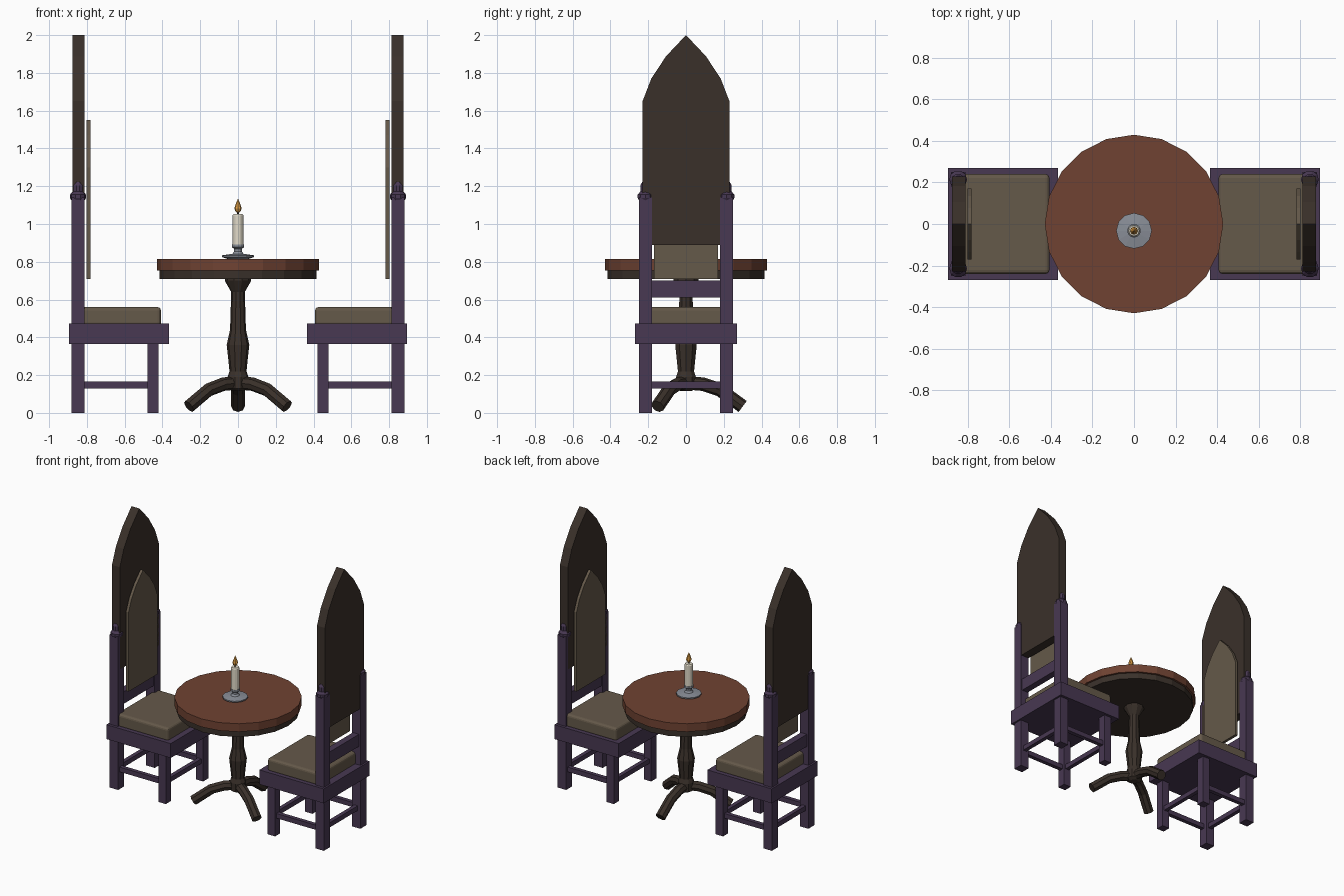
import bpy, bmesh, math
from mathutils import Vector

if "Cube" in bpy.data.objects:
    bpy.data.objects.remove(bpy.data.objects["Cube"])


def mat(name, r, g, b):
    m = bpy.data.materials.new(name)
    m.diffuse_color = (r, g, b, 1)
    m.use_nodes = True
    m.node_tree.nodes["Principled BSDF"].inputs["Base Color"].default_value = m.diffuse_color
    return m


PURPLE = mat("purple wood", 0.065, 0.04, 0.085)
DARK = mat("dark wood", 0.042, 0.03, 0.023)
BROWN = mat("table wood", 0.16, 0.055, 0.032)
CLOTH = mat("cushion cloth", 0.13, 0.10, 0.068)
METAL = mat("grey metal", 0.25, 0.27, 0.31)
WAX = mat("wax", 0.75, 0.70, 0.58)
FLAME = mat("flame", 0.75, 0.35, 0.06)


def finish(name, bm, material):
    bmesh.ops.recalc_face_normals(bm, faces=bm.faces)
    me = bpy.data.meshes.new(name)
    bm.to_mesh(me)
    bm.free()
    me.materials.append(material)
    ob = bpy.data.objects.new(name, me)
    bpy.context.collection.objects.link(ob)
    return ob


def box(name, material, x, y, z, bevel=0):
    bm = bmesh.new()
    bmesh.ops.create_cube(bm, size=1)
    for v in bm.verts:
        v.co = Vector([(a + b) / 2 + c * abs(b - a) for (a, b), c in zip((x, y, z), v.co)])
    ob = finish(name, bm, material)
    if bevel:
        m = ob.modifiers.new("Bevel", "BEVEL")
        m.width = bevel
        m.segments = 3
    return ob


def loft(name, material, rings):
    """Skin a list of equal-sized rings and cap both ends."""
    bm = bmesh.new()
    vs = [[bm.verts.new(p) for p in ring] for ring in rings]
    n = len(vs[0])
    for a, b in zip(vs, vs[1:]):
        for i in range(n):
            j = (i + 1) % n
            bm.faces.new((a[i], a[j], b[j], b[i]))
    bm.faces.new(vs[0])
    bm.faces.new(vs[-1])
    bmesh.ops.remove_doubles(bm, verts=bm.verts, dist=1e-5)
    return finish(name, bm, material)


def lathe(name, material, profile, sides, cx=0, cy=0):
    t = [2 * math.pi * i / sides for i in range(sides)]
    return loft(name, material,
                [[(cx + r * math.cos(a), cy + r * math.sin(a), z) for a in t] for r, z in profile])


def arch(name, material, x0, x1, half, bottom, shoulder, top):
    h = top - shoulder
    side = [(half, bottom), (half, shoulder), (half * 0.8, shoulder + h * 0.34),
            (half * 0.46, shoulder + h * 0.68)]
    outline = side + [(0, top)] + [(-y, z) for y, z in reversed(side)]
    return loft(name, material, [[(x, y, z) for y, z in outline] for x in (x0, x1)])


# Two chairs facing each other
for s, side in ((-1, "left"), (1, "right")):
    def X(a, b):
        return tuple(sorted((s * a, s * b)))

    box(side + "_seat_frame", PURPLE, X(0.365, 0.895), (-0.27, 0.27), (0.365, 0.472))
    box(side + "_seat_cushion", CLOTH, X(0.408, 0.84), (-0.24, 0.24), (0.46, 0.56), 0.018)
    arch(side + "_back_panel", DARK, s * 0.812, s * 0.877, 0.23, 0.89, 1.65, 2.0)
    arch(side + "_back_padding", CLOTH, s * 0.782, s * 0.803, 0.17, 0.71, 1.30, 1.55)
    box(side + "_back_rail", PURPLE, X(0.82, 0.87), (-0.2, 0.2), (0.61, 0.70))
    # Stretchers
    box(side + "_rear_stretcher", PURPLE, X(0.83, 0.86), (-0.2, 0.2), (0.13, 0.165))
    box(side + "_front_stretcher", PURPLE, X(0.435, 0.465), (-0.2, 0.2), (0.13, 0.165))
    for t, end in ((-1, "near"), (1, "far")):
        def Y(a, b):
            return tuple(sorted((t * a, t * b)))
        tag = f"{side}_{end}_"
        box(tag + "back_post", PURPLE, X(0.812, 0.882), Y(0.18, 0.25), (0, 1.14))
        box(tag + "front_leg", PURPLE, X(0.42, 0.48), Y(0.19, 0.25), (0, 0.37))
        box(tag + "side_stretcher", PURPLE, X(0.46, 0.83), Y(0.205, 0.235), (0.13, 0.165))
        lathe(tag + "finial", PURPLE,
              [(0.032, 1.12), (0.043, 1.138), (0.043, 1.155), (0.028, 1.172),
               (0.028, 1.205), (0.018, 1.222), (0, 1.23)], 10, s * 0.847, t * 0.215)

# Table top and apron
lathe("table_top", BROWN, [(0.43, 0.755), (0.43, 0.815)], 20)
lathe("table_apron", DARK, [(0.415, 0.71), (0.415, 0.756)], 20)
# Turned pedestal
lathe("pedestal", DARK,
      [(0.03, 0.115), (0.055, 0.13), (0.055, 0.19), (0.045, 0.22), (0.05, 0.27), (0.06, 0.36),
       (0.042, 0.44), (0.036, 0.64), (0.07, 0.70), (0.07, 0.715)], 10)

# Three curved feet, swept along a bent path
path = [Vector(p) for p in ((0.02, 0.158), (0.09, 0.152), (0.18, 0.122), (0.30, 0.034))]
for k in range(3):
    a = math.radians(90 + 120 * k)
    out = Vector((math.cos(a), math.sin(a), 0))
    across = Vector((-out.y, out.x, 0))
    rings = []
    for i, p in enumerate(path):
        d = (path[min(i + 1, 3)] - path[max(i - 1, 0)]).normalized()
        up = out * -d.y + Vector((0, 0, d.x))
        c = out * p.x + Vector((0, 0, p.y))
        rings.append([c + 0.036 * (math.cos(u) * across + math.sin(u) * up)
                      for u in (math.pi * j / 4 for j in range(8))])
    loft(f"table_foot_{k + 1}", DARK, rings)

# Candle on its holder
CY = -0.033
lathe("candle_holder", METAL,
      [(0.05, 0.813), (0.086, 0.825), (0.086, 0.834), (0.03, 0.842), (0.02, 0.855),
       (0.02, 0.868), (0.033, 0.878), (0.033, 0.892)], 12, 0, CY)
lathe("candle", WAX, [(0.029, 0.885), (0.029, 1.045), (0.024, 1.052)], 12, 0, CY)
lathe("wick", DARK, [(0.004, 1.045), (0.004, 1.07)], 6, 0, CY)
lathe("flame", FLAME,
      [(0, 1.057), (0.014, 1.068), (0.019, 1.083), (0.012, 1.107), (0, 1.135)], 8, 0, CY)
